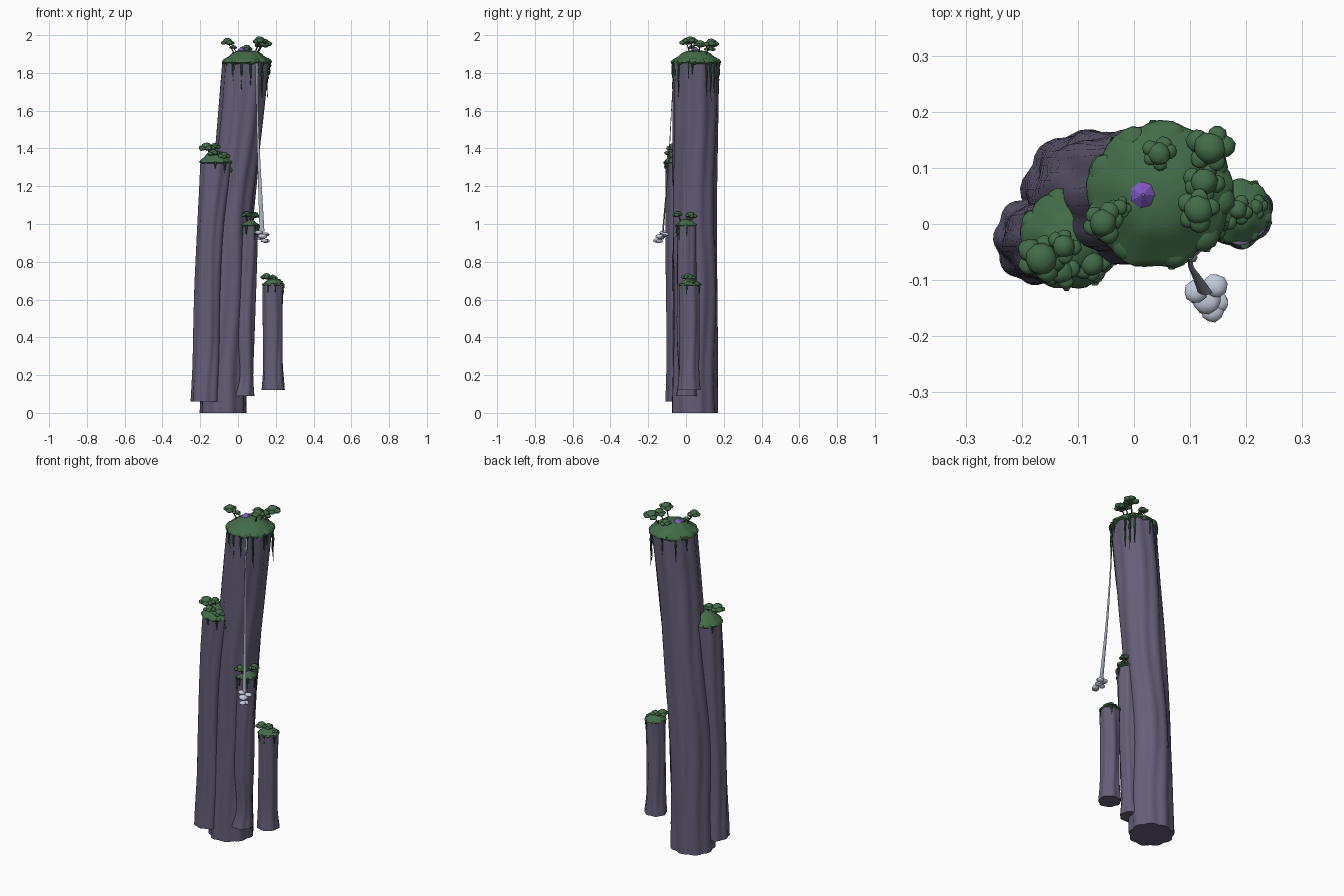
import bpy, bmesh, math, random
from mathutils import Vector, Matrix

random.seed(4)
if "Cube" in bpy.data.objects:
    bpy.data.objects.remove(bpy.data.objects["Cube"])


def material(name, rgb):
    m = bpy.data.materials.new(name)
    m.use_nodes = True
    m.diffuse_color = (*rgb, 1)
    m.node_tree.nodes["Principled BSDF"].inputs["Base Color"].default_value = (*rgb, 1)
    return m


ROCK = material("purple grey rock", (0.13, 0.11, 0.185))
MOSS = material("moss green", (0.055, 0.15, 0.065))
VINE = material("dark vine green", (0.03, 0.095, 0.04))
BARK = material("dark bark", (0.045, 0.045, 0.035))
WATER = material("pale water", (0.42, 0.45, 0.53))
FOAM = material("white foam", (0.56, 0.6, 0.73))
CRYSTAL = material("violet crystal", (0.22, 0.1, 0.55))


def finish(bm, name, mat, angle=40):
    bmesh.ops.recalc_face_normals(bm, faces=bm.faces)
    me = bpy.data.meshes.new(name)
    bm.to_mesh(me)
    bm.free()
    me.materials.append(mat)
    ob = bpy.data.objects.new(name, me)
    bpy.context.collection.objects.link(ob)
    bpy.ops.object.select_all(action='DESELECT')
    ob.select_set(True)
    bpy.context.view_layer.objects.active = ob
    bpy.ops.object.shade_smooth_by_angle(angle=math.radians(angle))
    return ob


def loft(bm, rings, sides, shape=lambda a, k: 1.0):
    """Skin horizontal rings (centre, radius) with a shaped outline and cap the ends."""
    loops = []
    for k, (c, r) in enumerate(rings):
        loop = []
        for i in range(sides):
            a = math.tau * i / sides
            q = r * shape(a, k)
            loop.append(bm.verts.new(Vector(c) + Vector((q * math.cos(a), q * math.sin(a), 0))))
        loops.append(loop)
    for lo, hi in zip(loops, loops[1:]):
        for i in range(sides):
            j = (i + 1) % sides
            bm.faces.new((lo[i], lo[j], hi[j], hi[i]))
    bm.faces.new(loops[0][::-1])
    bm.faces.new(loops[-1])


def blob(bm, centre, r, squash=0.65, detail=2):
    m = Matrix.Translation(centre) @ Matrix.Diagonal((1, 1, squash, 1)) \
        @ Matrix.Rotation(random.uniform(0, 6), 4, 'Z')
    made = bmesh.ops.create_icosphere(bm, subdivisions=detail, radius=r, matrix=m)
    for v in made["verts"]:
        v.co += Vector([random.uniform(-0.06, 0.06) * r for _ in range(3)])


def smooth_path(keys, steps):
    """Resample (x, y, z, radius) keys with a Catmull-Rom spline."""
    p = [Vector(k) for k in keys]
    p = [2 * p[0] - p[1]] + p + [2 * p[-1] - p[-2]]
    out = []
    for i in range(1, len(p) - 2):
        a, b, c, d = p[i - 1:i + 3]
        for s in range(steps):
            t = s / steps
            out.append(0.5 * (2 * b + (c - a) * t + (2 * a - 5 * b + 4 * c - d) * t * t
                              + (3 * b - a - 3 * c + d) * t ** 3))
    return out + [p[-2]]


def pillar(name, keys, lobes, phase):
    """Fluted stone column whose grooves wander a little with height."""
    def outline(a, k):
        wob = 0.12 * math.sin(k * 0.6 + phase)
        scallop = abs(math.sin(lobes / 2 * (a + wob) + phase))
        return 0.91 + 0.1 * scallop + 0.02 * math.sin(3 * a + k * 0.5 + phase)
    bm = bmesh.new()
    loft(bm, [(v[:3], v[3]) for v in smooth_path(keys, 4)], 48, outline)
    finish(bm, name + "_rock", ROCK)


def moss_cap(name, x, y, z, r, height, mounds):
    """Scalloped collar, low dome and soft mounds on a column top."""
    bm = bmesh.new()
    prof = [(0.96, -0.2), (1.04, -0.1), (1.03, 0.05), (0.94, 0.22), (0.72, 0.5),
            (0.62, 0.72), (0.4, 0.93), (0.1, 1.0)]
    loft(bm, [((x, y, z + h * height), r * f) for f, h in prof], 40,
         lambda a, k: 0.95 + 0.07 * abs(math.sin(4.5 * a + 1)) + 0.02 * math.sin(2 * a))
    for i in range(mounds):
        a = math.tau * i / mounds + random.uniform(-0.2, 0.2)
        blob(bm, (x + 0.82 * r * math.cos(a), y + 0.82 * r * math.sin(a), z), r * 0.25, 0.6)
    finish(bm, name + "_moss_cap", MOSS)


def vines(name, x, y, z, r, strands):
    """Tapered strands hanging over the rim: (angle in degrees, length)."""
    bm = bmesh.new()
    for deg, length in strands:
        a = math.radians(deg)
        rings = []
        for s in range(7):
            t = s / 6
            sway = 0.003 * math.sin(s * 2 + deg)
            c = (x + (r + sway) * math.cos(a), y + (r + sway) * math.sin(a), z - t * length)
            rings.append((c, (0.0065 if s % 2 else 0.009) * (1.05 - t * 0.9)))
        loft(bm, rings, 6)
    finish(bm, name + "_vines", VINE)


def tree(name, base, top, r):
    """Bent trunk under a flat-bottomed canopy of lumps."""
    b, t = Vector(base), Vector(top)
    bend = Vector((b.x * 0.7 + t.x * 0.3, b.y * 0.7 + t.y * 0.3, (b.z + t.z) / 2))
    bm = bmesh.new()
    keys = [(*b, 0.005), (*bend, 0.0038), (*t, 0.003)]
    loft(bm, [(v[:3], v[3]) for v in smooth_path(keys, 3)], 6)
    finish(bm, name + "_trunk", BARK)
    bm = bmesh.new()
    blob(bm, t + Vector((0, 0, r * 0.15)), r * 0.68, 0.7)
    for i in range(5):
        a = math.tau * i / 5 + random.uniform(-0.3, 0.3)
        off = Vector((math.cos(a), math.sin(a), random.uniform(-0.25, 0.05)))
        blob(bm, t + off * r * 0.6, r * random.uniform(0.4, 0.52), 0.65)
    finish(bm, name + "_canopy", MOSS)


def grove(name, x, y, z, r, crowns):
    for i, (cx, cy, cz, size) in enumerate(crowns):
        base = (x + (cx - x) * 0.6, y + (cy - y) * 0.6, z)
        tree(f"{name}_tree_{i + 1}", base, (cx, cy, cz), size)


# Columns, each from the foot up: x, y, z, radius
pillar("main", [(-0.08, 0.047, 0, 0.123), (-0.074, 0.047, 0.35, 0.119),
                (-0.06, 0.047, 0.7, 0.119), (-0.036, 0.047, 1.05, 0.118),
                (0.0, 0.047, 1.42, 0.12), (0.045, 0.05, 1.86, 0.125)], 9, 0.4)
pillar("left", [(-0.172, -0.028, 0.06, 0.08), (-0.165, -0.03, 0.3, 0.074),
                (-0.158, -0.03, 0.6, 0.074), (-0.138, -0.03, 1.0, 0.078),
                (-0.113, -0.026, 1.33, 0.086)], 8, 1.3)
pillar("middle", [(0.026, 0.005, 0.09, 0.06), (0.035, 0.005, 0.2, 0.046),
                  (0.035, 0.004, 0.42, 0.054), (0.043, 0.004, 0.7, 0.054),
                  (0.053, 0.004, 1.0, 0.054)], 7, 2.1)
pillar("small", [(0.187, 0.018, 0.12, 0.062), (0.185, 0.018, 0.25, 0.053),
                 (0.185, 0.018, 0.5, 0.053), (0.187, 0.02, 0.685, 0.056)], 7, 0.2)

# Moss caps
moss_cap("main", 0.045, 0.052, 1.86, 0.126, 0.06, 9)
moss_cap("left", -0.113, -0.026, 1.33, 0.087, 0.055, 7)
moss_cap("middle", 0.053, 0.004, 0.995, 0.055, 0.03, 6)
moss_cap("small", 0.187, 0.022, 0.68, 0.056, 0.03, 6)

# Hanging vines
vines("main", 0.045, 0.052, 1.86, 0.124, [
    (-62, 0.1), (-80, 0.13), (-102, 0.17), (-125, 0.1), (-145, 0.07), (-48, 0.19), (-18, 0.09),
    (-8, 0.07), (28, 0.19), (40, 0.21), (52, 0.17), (95, 0.1), (130, 0.14), (160, 0.08)])
vines("left", -0.113, -0.026, 1.33, 0.086, [
    (-28, 0.13), (-15, 0.1), (0, 0.12), (-60, 0.06), (-95, 0.04), (150, 0.05)])
vines("middle", 0.053, 0.004, 0.995, 0.054, [(-125, 0.1), (-100, 0.06), (-50, 0.08), (0, 0.06)])
vines("small", 0.187, 0.022, 0.68, 0.055, [(-120, 0.05), (-80, 0.07), (-20, 0.05), (60, 0.05)])

# Trees on each top: crown x, y, z, radius
grove("main", 0.045, 0.052, 1.87, 0.126, [
    (-0.055, 0.002, 1.962, 0.036), (-0.025, 0.03, 1.935, 0.02), (0.115, 0.025, 1.97, 0.038),
    (0.125, 0.075, 1.95, 0.036), (0.135, 0.135, 1.955, 0.042), (0.045, 0.125, 1.93, 0.03)])
grove("left", -0.113, -0.026, 1.34, 0.087, [
    (-0.165, -0.062, 1.405, 0.042), (-0.13, -0.085, 1.375, 0.032),
    (-0.075, -0.07, 1.36, 0.032), (-0.125, -0.04, 1.41, 0.03)])
grove("middle", 0.053, 0.004, 1.0, 0.055, [
    (0.0, -0.03, 1.04, 0.028), (0.045, -0.045, 1.05, 0.028),
    (0.09, 0.025, 1.045, 0.03), (0.055, 0.02, 1.03, 0.025)])
grove("small", 0.187, 0.022, 0.69, 0.056, [
    (0.15, 0.008, 0.718, 0.034), (0.185, 0.025, 0.715, 0.026), (0.215, 0.03, 0.695, 0.022)])

# Violet crystal in the middle of the main top
bm = bmesh.new()
loft(bm, [((0.016, 0.052, 1.895), 0.016), ((0.016, 0.052, 1.918), 0.024),
          ((0.016, 0.052, 1.936), 0.003)], 7)
finish(bm, "crystal", CRYSTAL, 20)

# Waterfall ribbon, widening as it falls outward
bm = bmesh.new()
fall = smooth_path([(0.1, -0.062, 1.87, 0.004), (0.102, -0.077, 1.6, 0.005),
                    (0.112, -0.094, 1.3, 0.008), (0.127, -0.122, 0.96, 0.013)], 5)
loft(bm, [(v[:3], v[3]) for v in fall], 12,
     lambda a, k: 1 / math.sqrt(math.cos(a) ** 2 + (3 * math.sin(a)) ** 2))
finish(bm, "waterfall", WATER)

# Foam puffs at the foot of the fall
bm = bmesh.new()
for x, y, z, r in [(0.13, -0.135, 0.935, 0.026), (0.11, -0.12, 0.955, 0.021),
                   (0.145, -0.11, 0.945, 0.021), (0.14, -0.155, 0.912, 0.02),
                   (0.15, -0.14, 0.91, 0.019), (0.115, -0.13, 0.925, 0.016)]:
    blob(bm, (x, y, z), r, 0.55)
finish(bm, "foam", FOAM)
